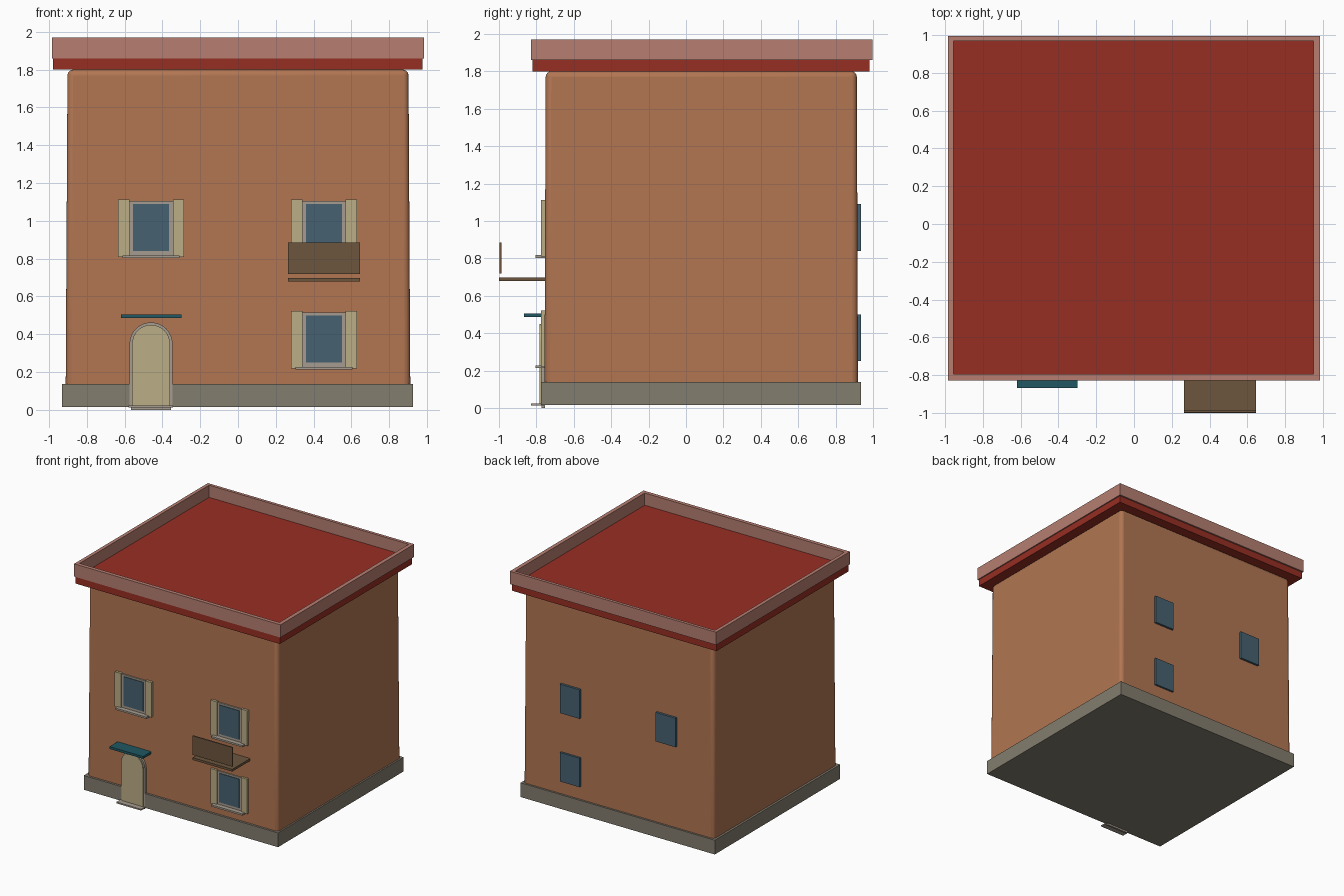
import bpy, bmesh, math

if "Cube" in bpy.data.objects:
    bpy.data.objects.remove(bpy.data.objects["Cube"])


def material(name, r, g, b):
    m = bpy.data.materials.new(name)
    m.diffuse_color = [(c / 255) ** 2.2 for c in (r, g, b)] + [1]
    m.use_nodes = True
    m.node_tree.nodes["Principled BSDF"].inputs["Base Color"].default_value = m.diffuse_color
    return m


WALL = material("terracotta_wall", 176, 117, 83)
STONE = material("stone", 130, 124, 110)
RED = material("red_roof", 150, 50, 40)
PINK = material("parapet_pink", 180, 125, 112)
CREAM = material("cream", 186, 172, 132)
FRAME = material("frame_grey", 165, 155, 142)
GLASS = material("glass", 72, 98, 112)
BROWN = material("brown_wood", 108, 86, 64)
TEAL = material("teal_awning", 38, 88, 98)


def finish(name, bm, mat):
    bmesh.ops.recalc_face_normals(bm, faces=bm.faces)
    me = bpy.data.meshes.new(name)
    bm.to_mesh(me)
    bm.free()
    me.materials.append(mat)
    ob = bpy.data.objects.new(name, me)
    bpy.context.collection.objects.link(ob)
    return ob


def box(name, x, y, z, mat):
    """Box from (min, max) ranges on each axis."""
    bm = bmesh.new()
    bmesh.ops.create_cube(bm, size=1)
    for v in bm.verts:
        v.co = [r[0] + (c + 0.5) * (r[1] - r[0]) for c, r in zip(v.co, (x, y, z))]
    return finish(name, bm, mat)


def smooth(ob):
    bpy.ops.object.select_all(action='DESELECT')
    ob.select_set(True)
    bpy.context.view_layer.objects.active = ob
    bpy.ops.object.shade_smooth_by_angle(angle=math.radians(40))


# plinth
box("plinth", (-0.93, 0.925), (-0.775, 0.936), (0.015, 0.138), STONE)

# body, slightly tapered, with rounded edges
body = box("wall_body", (-0.912, 0.912), (-0.757, 0.92), (0.05, 1.80), WALL)
for v in body.data.vertices:
    if v.co.z > 1:
        v.co.x *= 0.902 / 0.912
        v.co.y += 0.007 if v.co.y < 0 else -0.007
bev = body.modifiers.new("round", 'BEVEL')
bev.width = 0.03
bev.segments = 4
smooth(body)

# roof slab
box("roof_slab", (-0.978, 0.975), (-0.822, 0.982), (1.80, 1.865), RED)

# parapet: rectangular ring around the roof
bm = bmesh.new()
rings = []
for x0, x1, y0, y1, z in ((-0.985, 0.985, -0.828, 0.996, 1.86),
                          (-0.985, 0.985, -0.828, 0.996, 1.97),
                          (-0.955, 0.951, -0.795, 0.970, 1.97),
                          (-0.955, 0.951, -0.795, 0.970, 1.86)):
    rings.append([bm.verts.new(p) for p in
                  ((x0, y0, z), (x1, y0, z), (x1, y1, z), (x0, y1, z))])
for k in range(4):
    a, b = rings[k], rings[(k + 1) % 4]
    for i in range(4):
        j = (i + 1) % 4
        bm.faces.new((a[i], a[j], b[j], b[i]))
finish("parapet", bm, PINK)


def window(tag, cx, z0):
    """Front window: frame, pane, two shutters and a sill; z0 is the base."""
    box(tag + "_frame", (cx - 0.118, cx + 0.118), (-0.765, -0.74), (z0, z0 + 0.295), FRAME)
    box(tag + "_pane", (cx - 0.095, cx + 0.095), (-0.771, -0.75), (z0 + 0.03, z0 + 0.28), GLASS)
    for side, s in (("left", -1), ("right", 1)):
        xs = sorted((cx + s * 0.115, cx + s * 0.175))
        box(f"{tag}_{side}_shutter", xs, (-0.774, -0.745), (z0, z0 + 0.302), CREAM)
    box(tag + "_sill", (cx - 0.15, cx + 0.15), (-0.805, -0.75), (z0 - 0.007, z0 + 0.008), FRAME)


for tag, cx, z0 in (("upper_left_window", -0.46, 0.81),
                    ("upper_right_window", 0.455, 0.81),
                    ("lower_right_window", 0.455, 0.22)):
    window(tag, cx, z0)
    # matching plain pane on the back wall
    box(tag + "_back_pane", (cx - 0.095, cx + 0.095), (0.90, 0.936),
        (z0 + 0.03, z0 + 0.28), GLASS)


def arch(name, cx, z0, r, top, y0, y1, mat):
    """Round-topped slab facing the front."""
    pts = [(cx - r, z0), (cx + r, z0)]
    pts += [(cx + r * math.cos(math.pi * i / 16),
             top - r + r * math.sin(math.pi * i / 16)) for i in range(17)]
    bm = bmesh.new()
    f = bm.faces.new([bm.verts.new((x, y0, z)) for x, z in pts])
    ext = bmesh.ops.extrude_face_region(bm, geom=[f])["geom"]
    for v in ext:
        if isinstance(v, bmesh.types.BMVert):
            v.co.y = y1
    smooth(finish(name, bm, mat))


# door, its frame, doorstep and awning
arch("door_frame", -0.46, 0.02, 0.114, 0.463, -0.776, -0.74, FRAME)
arch("door", -0.46, 0.02, 0.100, 0.45, -0.784, -0.75, CREAM)
box("doorstep", (-0.58, -0.345), (-0.83, -0.76), (0.012, 0.024), FRAME)
box("doorstep_base", (-0.565, -0.355), (-0.772, -0.755), (0.0, 0.02), FRAME)
box("awning", (-0.62, -0.30), (-0.867, -0.75), (0.485, 0.505), TEAL)

# balcony floor and front panel
box("balcony_floor", (0.265, 0.645), (-1.0, -0.75), (0.678, 0.698), BROWN)
box("balcony_panel", (0.265, 0.645), (-0.997, -0.987), (0.72, 0.885), BROWN)
